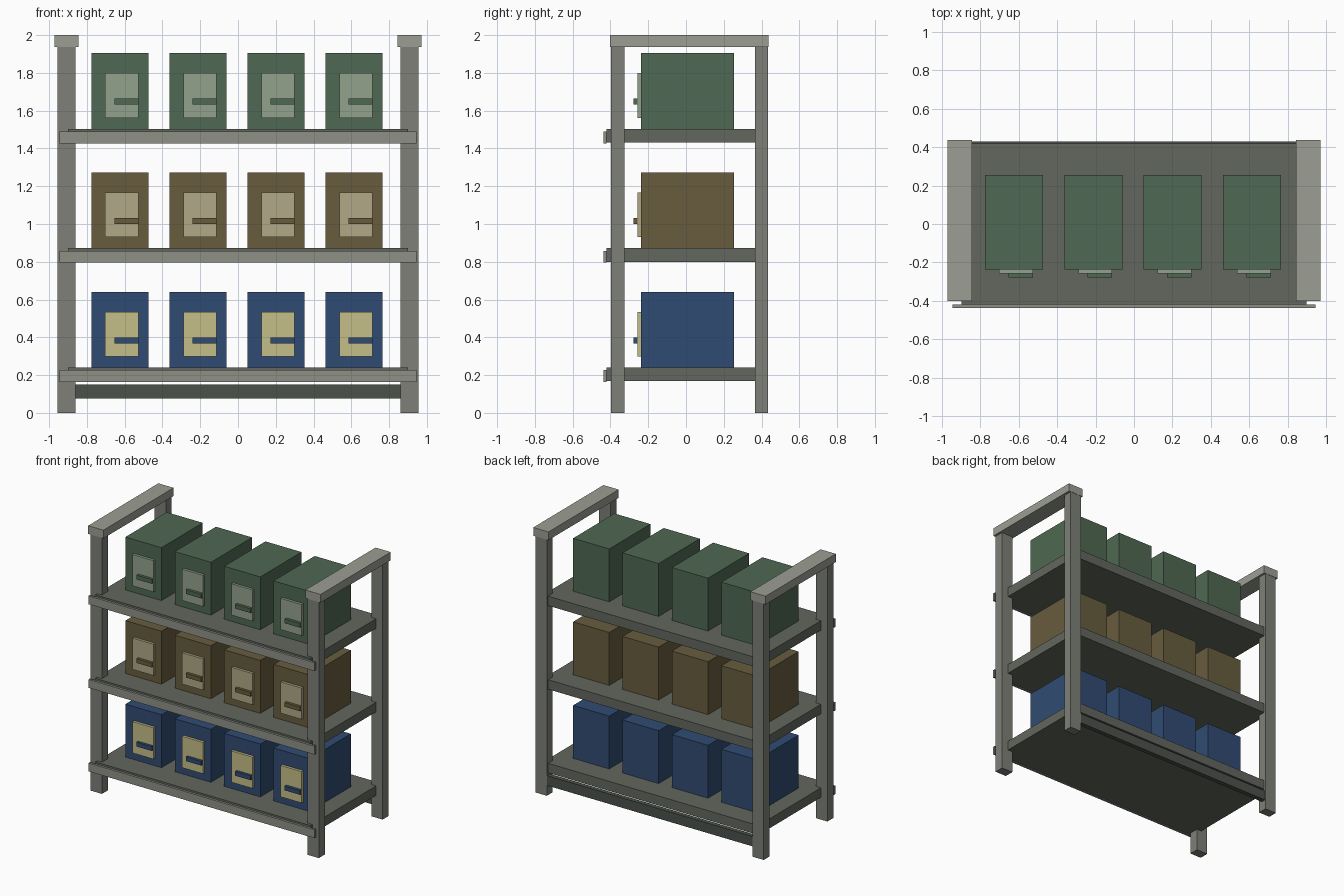
import bpy

if "Cube" in bpy.data.objects:
    bpy.data.objects.remove(bpy.data.objects["Cube"])


def material(name, hex_colour):
    def linear(c):
        return c / 12.92 if c <= 0.04045 else ((c + 0.055) / 1.055) ** 2.4
    rgb = [linear(int(hex_colour[i:i + 2], 16) / 255) for i in (0, 2, 4)]
    mat = bpy.data.materials.new(name)
    mat.diffuse_color = (*rgb, 1)
    mat.use_nodes = True
    mat.node_tree.nodes["Principled BSDF"].inputs["Base Color"].default_value = mat.diffuse_color
    return mat


def box(name, x, y, z, mat):
    """Box from (min, max) ranges on each axis."""
    lo, hi = zip(x, y, z)
    bpy.ops.mesh.primitive_cube_add(size=1)
    ob = bpy.context.object
    ob.name = name
    for v in ob.data.vertices:
        v.co = [h if c > 0 else l for c, l, h in zip(v.co, lo, hi)]
    ob.data.materials.append(mat)
    return ob


post_mat = material("post_grey", "7D8077")
cap_mat = material("cap_grey", "9C9F94")
shelf_mat = material("shelf_grey", "62675E")
lip_mat = material("lip_grey", "8F9187")
panel_mat = material("panel_dark", "4C514B")

# Posts and the top rails joining them on each side
for side, s in (("left", -1), ("right", 1)):
    px = sorted((s * 0.86, s * 0.955))
    box(f"front_post_{side}", px, (-0.398, -0.326), (0, 1.95), post_mat)
    box(f"back_post_{side}", px, (0.365, 0.435), (0, 1.95), post_mat)
    box(f"top_rail_{side}", sorted((s * 0.845, s * 0.972)),
        (-0.402, 0.437), (1.938, 2.0), cap_mat)

# Low back brace
box("back_brace", (-0.88, 0.88), (0.395, 0.43), (0.075, 0.15), panel_mat)

# Shelves, each with a front lip and a row of bins
tiers = [
    ("lower", 0.24, "304B72", "C5BF88"),
    ("middle", 0.872, "675C3D", "B1A986"),
    ("upper", 1.504, "4F6852", "94A28C"),
]
for tier, z, body_hex, label_hex in tiers:
    body_mat = material(f"{tier}_bin", body_hex)
    label_mat = material(f"{tier}_label", label_hex)
    box(f"{tier}_shelf", (-0.9, 0.9), (-0.42, 0.42), (z - 0.072, z), shelf_mat)
    box(f"{tier}_shelf_lip", (-0.945, 0.945), (-0.437, -0.42),
        (z - 0.077, z - 0.014), lip_mat)
    for i in range(4):
        cx = -0.625 + i * 0.4133
        box(f"{tier}_bin_{i + 1}", (cx - 0.151, cx + 0.151),
            (-0.237, 0.255), (z, z + 0.4), body_mat)
        box(f"{tier}_bin_label_{i + 1}", (cx - 0.078, cx + 0.098),
            (-0.257, -0.237), (z + 0.058, z + 0.295), label_mat)
        box(f"{tier}_bin_handle_{i + 1}", (cx - 0.03, cx + 0.098),
            (-0.278, -0.257), (z + 0.128, z + 0.16), body_mat)
